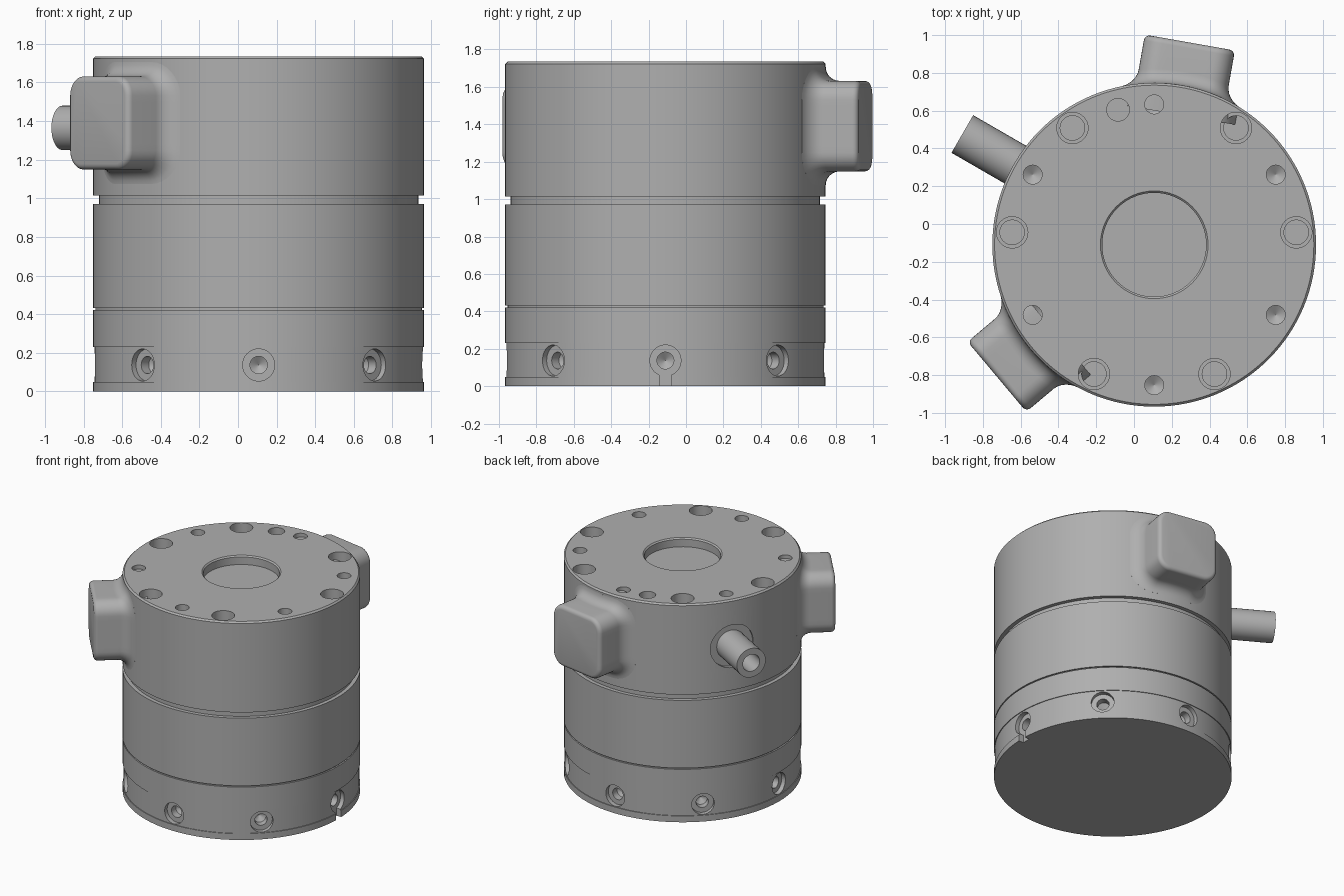
import bpy, bmesh
from math import radians, sin, cos, pi, sqrt
from mathutils import Matrix, Vector

cube = bpy.data.objects.get("Cube")
if cube:
    bpy.data.objects.remove(cube, do_unlink=True)

AXIS = Vector((0.107, -0.11, 0))
R, TOP = 0.857, 1.735

metal = bpy.data.materials.new("grey metal")
metal.use_nodes = True
GREY = (0.43, 0.43, 0.43, 1)
metal.diffuse_color = GREY
metal.node_tree.nodes["Principled BSDF"].inputs["Base Color"].default_value = GREY


def skin(bm, loops):
    """Join closed loops of points into a capped solid."""
    rings = [[bm.verts.new(p) for p in loop] for loop in loops]
    faces = [bm.faces.new(rings[0]), bm.faces.new(rings[-1])]
    for a, b in zip(rings, rings[1:]):
        n = len(a)
        for i in range(n):
            j = (i + 1) % n
            faces.append(bm.faces.new((a[i], a[j], b[j], b[i])))
    bmesh.ops.recalc_face_normals(bm, faces=faces)


def lathe(bm, profile, matrix, segments=32):
    """Turn (radius, height) pairs around the local z axis."""
    skin(bm, [[matrix @ Vector((r * cos(2 * pi * i / segments),
                                r * sin(2 * pi * i / segments), h))
               for i in range(segments)] for r, h in profile])


def upright(angle=0, distance=0, z=0):
    a = radians(angle)
    return Matrix.Translation(AXIS + Vector((distance * cos(a), distance * sin(a), z)))


def radial(angle, z):
    return (Matrix.Translation(AXIS + Vector((0, 0, z)))
            @ Matrix.Rotation(radians(angle), 4, 'Z') @ Matrix.Rotation(pi / 2, 4, 'Y'))


def make(name, bm):
    mesh = bpy.data.meshes.new(name)
    bm.to_mesh(mesh)
    bm.free()
    mesh.materials.append(metal)
    ob = bpy.data.objects.new(name, mesh)
    bpy.context.collection.objects.link(ob)
    return ob


def cut(ob, bm):
    """Subtract a temporary solid from an object."""
    cutter = make("cutter", bm)
    cutter.hide_render = True
    mod = ob.modifiers.new("cut", 'BOOLEAN')
    mod.operation, mod.solver, mod.object = 'DIFFERENCE', 'EXACT', cutter
    graph = bpy.context.evaluated_depsgraph_get()
    result = bpy.data.meshes.new_from_object(ob.evaluated_get(graph))
    ob.modifiers.clear()
    ob.data = result
    bpy.data.objects.remove(cutter, do_unlink=True)


def smooth(ob):
    bpy.ops.object.select_all(action='DESELECT')
    ob.select_set(True)
    bpy.context.view_layer.objects.active = ob
    bpy.ops.object.shade_smooth_by_angle(angle=radians(30))


# Round housing with its grooves and slightly recessed lower band
bm = bmesh.new()
lathe(bm, [(R, 0), (R, 0.05), (R - 0.006, 0.05), (R - 0.006, 0.23), (R, 0.23),
           (R, 0.421), (R - 0.012, 0.421), (R - 0.012, 0.431), (R, 0.431),
           (R, 0.97), (R - 0.03, 0.97), (R - 0.03, 1.015), (R, 1.015),
           (R, TOP - 0.012), (R - 0.012, TOP)], upright(), 128)
housing = make("housing", bm)

# Holes in the top face
bm = bmesh.new()
lathe(bm, [(0.275, -0.07), (0.275, -0.01), (0.285, 0), (0.285, 0.1)], upright(z=TOP), 64)
for angle in (5, 55, 125, 175, 245, 295):
    lathe(bm, [(0.065, -0.16), (0.065, -0.08), (0.083, -0.08), (0.083, 0.1)],
          upright(angle, 0.755, TOP))
for angle in range(30, 390, 60):
    lathe(bm, [(0.001, -0.11), (0.05, -0.08), (0.05, 0.1)], upright(angle, 0.743, TOP))
lathe(bm, [(0.06, -0.08), (0.06, 0.1)], upright(105, 0.74, TOP))

# Screw holes round the base, and the flat seat for the cable outlet
for angle in range(0, 360, 45):
    lathe(bm, [(0.001, 0.73), (0.045, 0.76), (0.045, 0.815), (0.083, 0.815), (0.083, 0.95)],
          radial(angle, 0.137))
lathe(bm, [(0.17, 0.828), (0.17, 0.95)], radial(150, 1.365), 48)
cut(housing, bm)

# Small drain slot below one screw hole
bm = bmesh.new()
slot = Matrix.Translation(AXIS + Vector((0.88, 0, 0.02))) @ Matrix.Diagonal((0.13, 0.065, 0.1, 1))
bmesh.ops.create_cube(bm, size=1, matrix=slot)
cut(housing, bm)
smooth(housing)

# Cable outlet tube
bm = bmesh.new()
lathe(bm, [(0.115, 0.79), (0.115, 1.173), (0.067, 1.173), (0.067, 0.95)],
      radial(150, 1.365), 32)
smooth(make("cable_outlet", bm))


def rounded_square(half, corner, steps=8):
    pts = []
    for k in range(4):
        mid = radians(45 + 90 * k)
        cx = (half - corner) * (1 if cos(mid) > 0 else -1)
        cz = (half - corner) * (1 if sin(mid) > 0 else -1)
        for i in range(steps + 1):
            a = radians(90 * k + 90 * i / steps)
            pts.append((cx + corner * cos(a), cz + corner * sin(a)))
    # Extra points along the edges let the base follow the round housing
    out = []
    for p, q in zip(pts, pts[1:] + pts[:1]):
        n = 8 if abs(p[0] - q[0]) + abs(p[1] - q[1]) > half / 2 else 1
        out += [(p[0] + (q[0] - p[0]) * t / n, p[1] + (q[1] - p[1]) * t / n) for t in range(n)]
    return out


def port_box(name, angle):
    """Rounded box blended into the housing by a fillet."""
    half, corner, fillet, bevel, end = 0.242, 0.1, 0.075, 0.03, 1.087
    turn = Matrix.Translation(AXIS + Vector((0, 0, 1.39))) @ Matrix.Rotation(radians(angle), 4, 'Z')
    loops = [[(0.7, u, z) for u, z in rounded_square(half + fillet, corner + fillet)]]
    for i in range(7):
        t = pi / 2 * i / 6
        grow, lift = fillet * (1 - sin(t)), fillet * (1 - cos(t))
        loops.append([(sqrt(R * R - u * u) + lift, u, z)
                      for u, z in rounded_square(half + grow, corner + grow)])
    for i in range(5):
        t = pi / 2 * i / 4
        inset = bevel * (1 - cos(t))
        loops.append([(end - bevel + bevel * sin(t), u, z)
                      for u, z in rounded_square(half - inset, corner - inset)])
    bm = bmesh.new()
    skin(bm, [[turn @ Vector(p) for p in loop] for loop in loops])
    smooth(make(name, bm))


port_box("back_port_box", 80)
port_box("front_port_box", 220)
